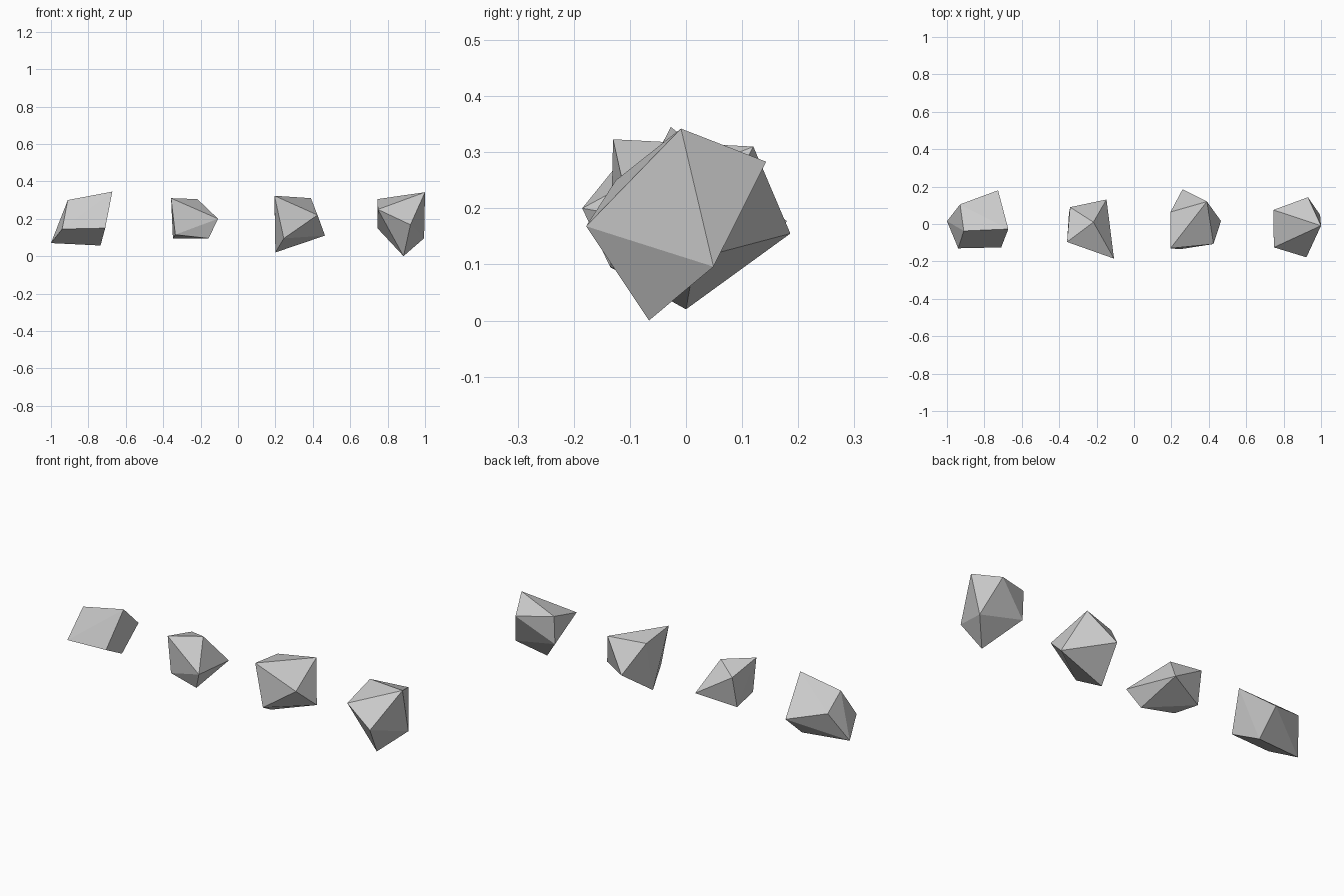
import bpy, bmesh

# Each rock is the convex hull of eight scattered corners (a knocked-about cube)
ROCKS = {
    "slab_rock": [
        (-1.0, .015, .07), (-.91, -.037, .30), (-.672, -.027, .345), (-.71, -.125, .15),
        (-.94, -.13, .145), (-.93, .105, .233), (-.727, .18, .177), (-.735, .048, .057)],
    "small_rock": [
        (-.107, -.185, .20), (-.217, .01, .305), (-.358, -.096, .31), (-.342, .09, .267),
        (-.147, .131, .146), (-.348, .056, .095), (-.157, -.135, .095), (-.335, -.10, .115)],
    "wedge_rock": [
        (.195, -.13, .323), (.39, .12, .31), (.425, -.107, .22), (.465, .016, .11),
        (.26, .186, .155), (.245, -.135, .095), (.20, 0, .02), (.195, .064, .30)],
    "tall_rock": [
        (1.0, -.009, .342), (.922, -.178, .168), (.93, .143, .283), (.995, .049, .096),
        (.885, -.066, 0), (.745, .075, .305), (.748, -.125, .25), (.745, .067, .15)],
}


def make_rock(name, corners):
    bm = bmesh.new()
    for co in corners:
        bm.verts.new(co)
    bmesh.ops.convex_hull(bm, input=bm.verts[:])
    bmesh.ops.recalc_face_normals(bm, faces=bm.faces[:])
    mesh = bpy.data.meshes.new(name)
    bm.to_mesh(mesh)
    bm.free()
    bpy.context.collection.objects.link(bpy.data.objects.new(name, mesh))


# Row of four rocks
for name, corners in ROCKS.items():
    make_rock(name, corners)
